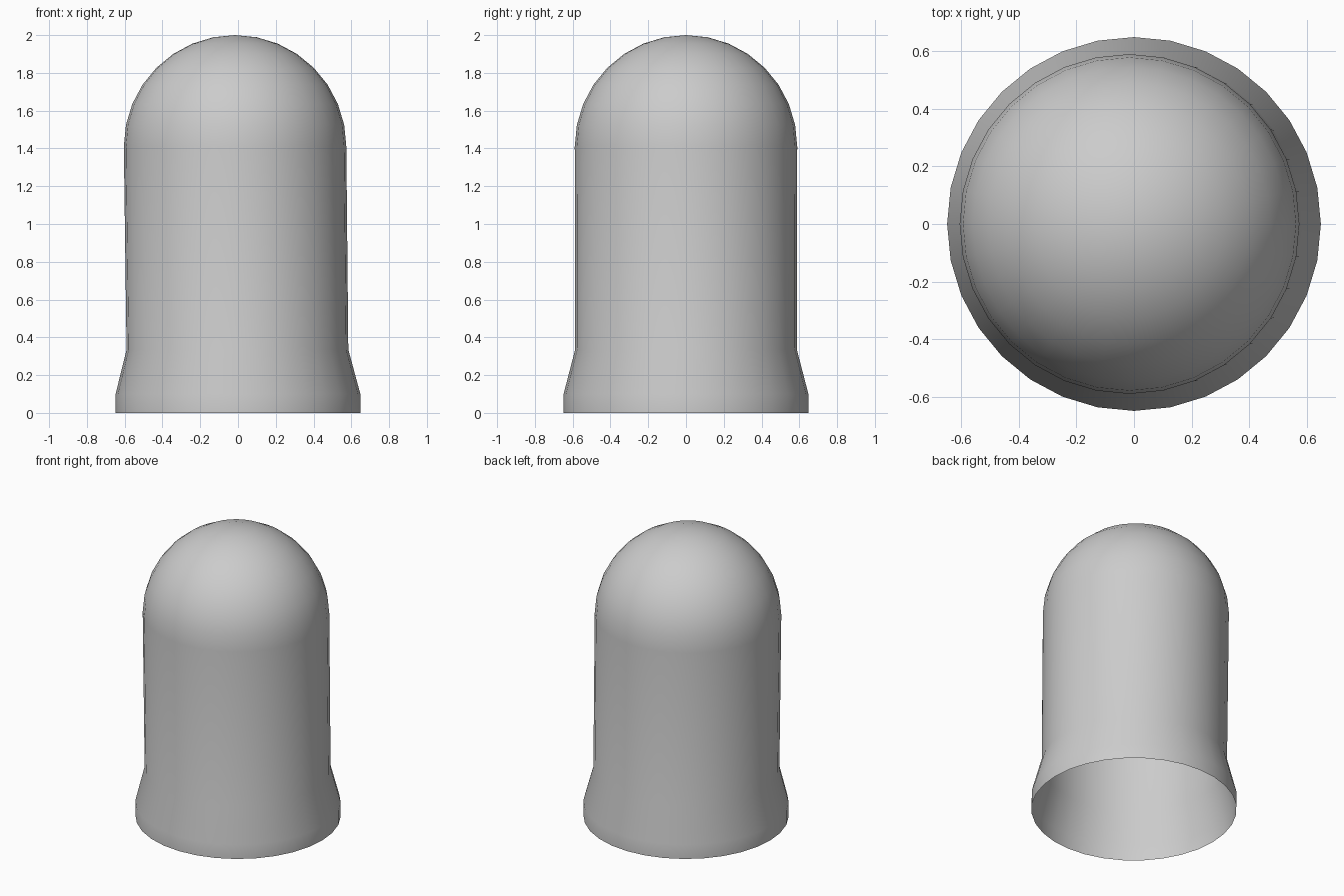
import bpy, bmesh, math

if "Cube" in bpy.data.objects:
    bpy.data.objects.remove(bpy.data.objects["Cube"])

SIDES = 32
# Profile rings: radius, height, sideways lean in x
rings = [(0.648, 0.0, 0.0), (0.648, 0.10, 0.0), (0.587, 0.335, -0.003)]
DOME_Z, DOME_R, LEAN = 1.41, 0.589, -0.0155
for i in range(8):
    a = math.radians(11.25 * i)
    rings.append((DOME_R * math.cos(a), DOME_Z + (2 - DOME_Z) * math.sin(a), LEAN))

# Open-bottomed domed shell
bm = bmesh.new()
loops = []
for r, z, dx in rings:
    loops.append([bm.verts.new((dx + r * math.cos(2 * math.pi * k / SIDES),
                                r * math.sin(2 * math.pi * k / SIDES), z))
                  for k in range(SIDES)])
for a, b in zip(loops, loops[1:]):
    for k in range(SIDES):
        n = (k + 1) % SIDES
        bm.faces.new((a[k], a[n], b[n], b[k]))

# Dome tip
tip = bm.verts.new((LEAN, 0, 2.0))
for k in range(SIDES):
    bm.faces.new((loops[-1][k], loops[-1][(k + 1) % SIDES], tip))
for f in bm.faces:
    f.smooth = True

mesh = bpy.data.meshes.new("domed_shell")
bm.to_mesh(mesh)
bm.free()
shell = bpy.data.objects.new("domed_shell", mesh)
bpy.context.collection.objects.link(shell)
